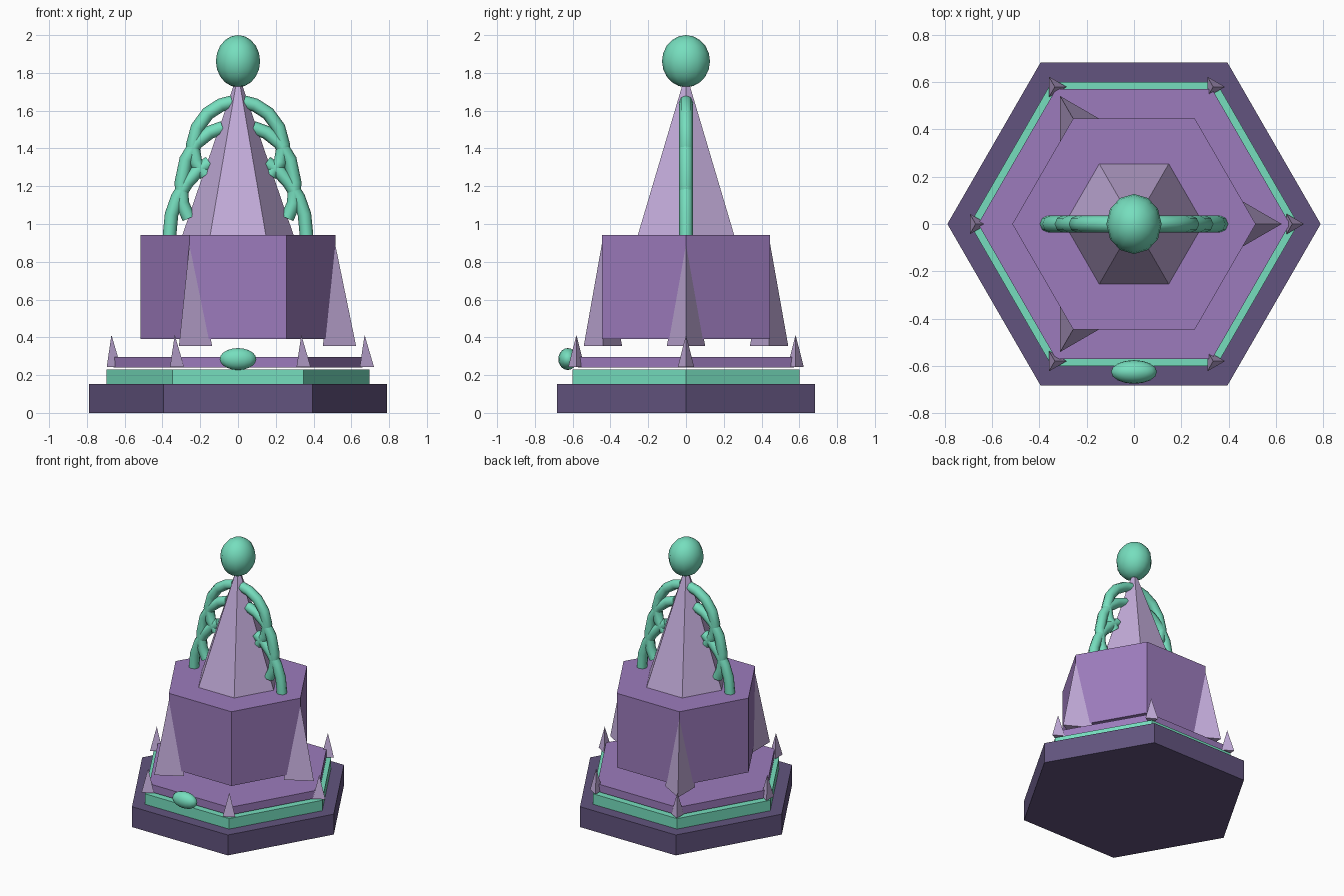
import bpy
import bmesh
import math
from mathutils import Vector

if "Cube" in bpy.data.objects:
    bpy.data.objects.remove(bpy.data.objects["Cube"])


def material(name, r, g, b):
    lin = [((c / 255 + 0.055) / 1.055) ** 2.4 for c in (r, g, b)]
    m = bpy.data.materials.new(name)
    m.diffuse_color = (*lin, 1.0)
    m.use_nodes = True
    m.node_tree.nodes["Principled BSDF"].inputs["Base Color"].default_value = m.diffuse_color
    return m


DARK = material("dark purple", 98, 84, 126)
PURPLE = material("purple", 156, 123, 188)
LILAC = material("lilac", 194, 171, 217)
GREEN = material("mint green", 118, 222, 190)


def add_bmesh(name, bm, mat):
    bmesh.ops.recalc_face_normals(bm, faces=bm.faces)
    mesh = bpy.data.meshes.new(name)
    bm.to_mesh(mesh)
    bm.free()
    mesh.materials.append(mat)
    obj = bpy.data.objects.new(name, mesh)
    bpy.context.collection.objects.link(obj)
    return obj


def ring(bm, sides, radius, centre, z):
    return [bm.verts.new((centre[0] + radius * math.cos(math.tau * i / sides),
                          centre[1] + radius * math.sin(math.tau * i / sides), z))
            for i in range(sides)]


def prism(name, mat, sides, radius, z0, z1):
    bm = bmesh.new()
    low = ring(bm, sides, radius, (0, 0), z0)
    high = ring(bm, sides, radius, (0, 0), z1)
    bm.faces.new(low)
    bm.faces.new(high)
    for i in range(sides):
        j = (i + 1) % sides
        bm.faces.new((low[i], low[j], high[j], high[i]))
    return add_bmesh(name, bm, mat)


def spike(name, mat, sides, radius, z0, z1, centre=(0, 0)):
    bm = bmesh.new()
    low = ring(bm, sides, radius, centre, z0)
    tip = bm.verts.new((centre[0], centre[1], z1))
    bm.faces.new(low)
    for i in range(sides):
        bm.faces.new((low[i], low[(i + 1) % sides], tip))
    return add_bmesh(name, bm, mat)


def ellipsoid(name, mat, centre, size, segments, rings):
    bm = bmesh.new()
    bmesh.ops.create_uvsphere(bm, u_segments=segments, v_segments=rings, radius=1)
    for v in bm.verts:
        v.co = Vector(c + s * k for c, s, k in zip(centre, size, v.co))
    for f in bm.faces:
        f.smooth = True
    return add_bmesh(name, bm, mat)


def tube(name, mat, points, radius):
    curve = bpy.data.curves.new(name, "CURVE")
    curve.dimensions = "3D"
    curve.bevel_depth = radius
    curve.bevel_resolution = 2
    curve.use_fill_caps = True
    spline = curve.splines.new("POLY")
    spline.points.add(len(points) - 1)
    for p, (x, z) in zip(spline.points, points):
        p.co = (x, 0, z, 1)
    curve.materials.append(mat)
    obj = bpy.data.objects.new(name, curve)
    bpy.context.collection.objects.link(obj)
    return obj


# Stacked hexagonal tiers
prism("base", DARK, 6, 0.79, 0.0, 0.152)
prism("green_tier", GREEN, 6, 0.695, 0.152, 0.23)
prism("upper_slab", PURPLE, 6, 0.66, 0.24, 0.297)
prism("body", PURPLE, 6, 0.515, 0.39, 0.943)

# Spire and its finial
spike("spire", LILAC, 6, 0.295, 0.94, 1.80)
ellipsoid("finial", GREEN, (0, 0, 1.862), (0.117, 0.127, 0.138), 12, 10)

# Oval gem on the front
ellipsoid("front_gem", GREEN, (0, -0.626, 0.285), (0.097, 0.05, 0.058), 16, 10)

# Small spikes on the slab corners
for i in range(6):
    a = math.tau * i / 6
    spike(f"corner_spike_{i + 1}", LILAC, 3, 0.05, 0.243, 0.413,
          (0.67 * math.cos(a), 0.67 * math.sin(a)))

# Long spikes on three corners of the body
for i in range(3):
    a = math.tau * i / 3
    spike(f"buttress_{i + 1}", LILAC, 3, 0.117, 0.355, 0.925,
          (0.508 * math.cos(a), 0.508 * math.sin(a)))

# Overlapping vine arcs on either side of the spire
ARCS = {
    "upper": [(0.03, 1.645), (0.09, 1.63), (0.16, 1.585), (0.215, 1.51),
              (0.24, 1.42), (0.225, 1.33), (0.17, 1.26)],
    "middle": [(0.08, 1.51), (0.15, 1.485), (0.22, 1.43), (0.275, 1.34),
               (0.30, 1.22), (0.295, 1.11), (0.26, 1.03)],
    "lower": [(0.15, 1.325), (0.21, 1.285), (0.27, 1.22), (0.32, 1.14),
              (0.352, 1.05), (0.363, 0.935)],
}
for side, s in (("right", 1), ("left", -1)):
    for level, pts in ARCS.items():
        tube(f"{side}_{level}_vine", GREEN, [(s * x, z) for x, z in pts], 0.036)
